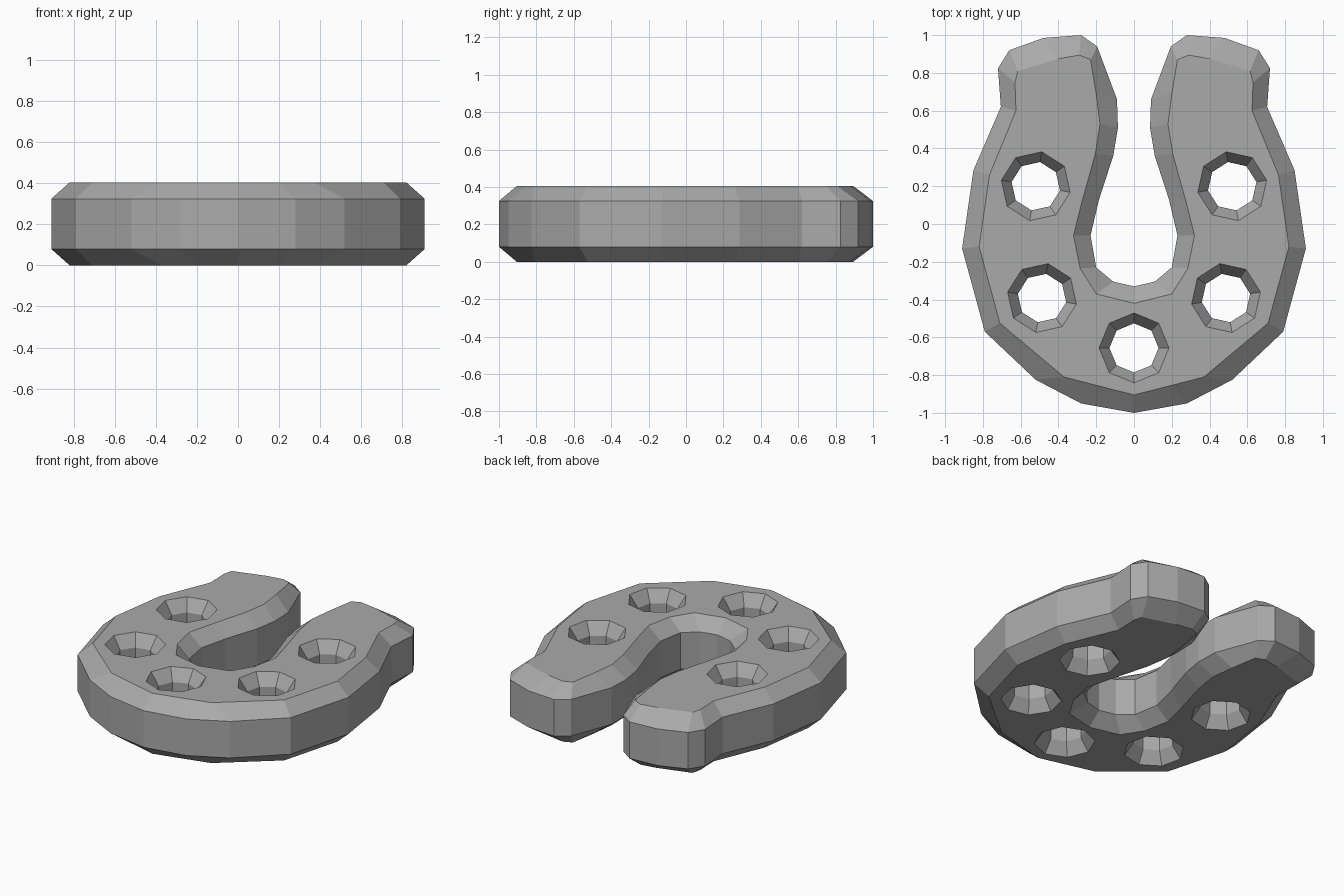
import bpy
import bmesh
import math

default_cube = bpy.data.objects.get("Cube")
if default_cube:
    bpy.data.objects.remove(default_cube, do_unlink=True)

HEIGHT = 0.405
CHAMFER = 0.08
# Heights of the four profile rings, bottom face to top face
LEVELS = (0.0, CHAMFER, HEIGHT - CHAMFER, HEIGHT)

# Left half of the side wall, from front tip round to the inner arch
WALL = [(0, -1), (.28, -.95), (.52, -.825), (.79, -.57), (.91, -.13),
        (.85, .285), (.705, .62), (.72, .825), (.66, .92), (.48, .985),
        (.28, 1), (.195, .94), (.09, .66), (.085, .51), (.11, .36),
        (.185, .13), (.23, -.06), (.2, -.23), (.11, -.305), (0, -.33)]
# Matching border of the flat face
FACE = [(0, -.905), (.2, -.854), (.37, -.81), (.71, -.525), (.82, -.12),
        (.765, .26), (.625, .6), (.63, .75), (.615, .81), (.4, .875),
        (.29, .894), (.23, .87), (.2, .69), (.18, .53), (.205, .37),
        (.275, .12), (.32, -.06), (.285, -.235), (.2, -.37), (0, -.42)]


def mirrored(half):
    return half + [(-x, y) for x, y in reversed(half[1:-1])]


def octagon(x, y, radius, turn):
    angles = [math.radians(turn + 45 * i) for i in range(8)]
    return [(x + radius * math.cos(a), y + radius * math.sin(a)) for a in angles]


def chamfered_wall(bm, face_loop, wall_loop):
    """Skin four stacked rings; return the bottom and top border edges."""
    rings = []
    for loop, z in zip((face_loop, wall_loop, wall_loop, face_loop), LEVELS):
        rings.append([bm.verts.new((x, y, z)) for x, y in loop])
    count = len(face_loop)
    for low, high in zip(rings, rings[1:]):
        for i in range(count):
            j = (i + 1) % count
            bm.faces.new((low[i], low[j], high[j], high[i]))
    return [[bm.edges.get((r[i], r[i - 1])) for i in range(count)]
            for r in (rings[0], rings[-1])]


bm = bmesh.new()
bottom, top = chamfered_wall(bm, mirrored(FACE), mirrored(WALL))

# Nail holes: one at the front, two on each arm
holes = [(0, -.656, 0)]
for side in (1, -1):
    holes += [(side * .487, -.392, side * 10), (side * .52, .2, side * 10)]
for x, y, turn in holes:
    low, high = chamfered_wall(bm, octagon(x, y, .185, turn),
                               octagon(x, y, .13, turn))
    bottom += low
    top += high

# Flat faces around the holes
for border in (bottom, top):
    bmesh.ops.triangle_fill(bm, edges=border, use_beauty=True,
                            use_dissolve=False, normal=(0, 0, 1))
bmesh.ops.recalc_face_normals(bm, faces=bm.faces)

mesh = bpy.data.meshes.new("horseshoe")
bm.to_mesh(mesh)
bm.free()

iron = bpy.data.materials.new("iron grey")
iron.use_nodes = True
colour = (0.4, 0.4, 0.4, 1)
iron.diffuse_color = colour
iron.node_tree.nodes["Principled BSDF"].inputs["Base Color"].default_value = colour
mesh.materials.append(iron)

horseshoe = bpy.data.objects.new("horseshoe", mesh)
bpy.context.collection.objects.link(horseshoe)
